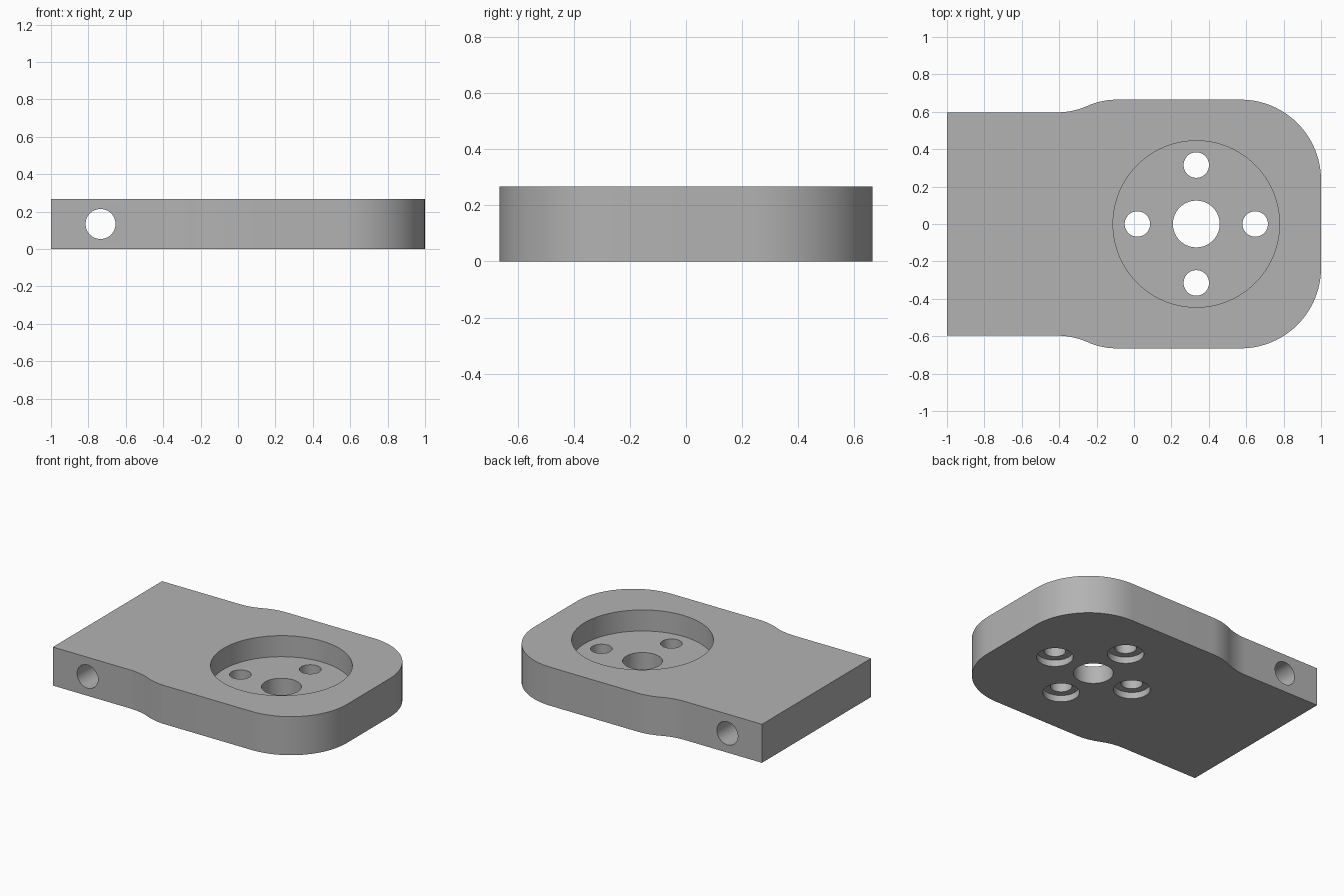
import bpy, bmesh
from math import sin, cos, asin, pi, radians
from mathutils import Vector, Matrix

cube = bpy.data.objects.get("Cube")
if cube:
    bpy.data.objects.remove(cube, do_unlink=True)

THICK = 0.267
HALF_NECK, HALF_HEAD = 0.597, 0.665
CORNER = 0.43
CX = 0.333          # pocket centre
FLOOR = 0.121       # pocket floor height

grey = bpy.data.materials.new("metal grey")
grey.use_nodes = True
colour = (0.45, 0.45, 0.45, 1)
grey.diffuse_color = colour
grey.node_tree.nodes["Principled BSDF"].inputs["Base Color"].default_value = colour


def arc(cx, cy, r, start, end, steps):
    return [(cx + r * cos(start + (end - start) * i / steps),
             cy + r * sin(start + (end - start) * i / steps)) for i in range(steps + 1)]


# Half outline: straight neck, S-shaped shoulder, rounded head corner
x0, x1 = -0.41, -0.09
w, h = x1 - x0, HALF_HEAD - HALF_NECK
r = (w * w + h * h) / (4 * h)
a = asin(w / 2 / r)
half = [(-1, HALF_NECK)]
half += arc(x0, HALF_NECK + r, r, -pi / 2, -pi / 2 + a, 10)
half += arc(x1, HALF_HEAD - r, r, pi / 2 + a, pi / 2, 10)[1:]
half += arc(1 - CORNER, HALF_HEAD - CORNER, CORNER, pi / 2, 0, 24)
outline = half + [(x, -y) for x, y in reversed(half)]

# Plate body
bm = bmesh.new()
face = bm.faces.new([bm.verts.new((x, y, 0)) for x, y in outline])
top = bmesh.ops.extrude_face_region(bm, geom=[face])["geom"]
bmesh.ops.translate(bm, vec=(0, 0, THICK),
                    verts=[v for v in top if isinstance(v, bmesh.types.BMVert)])
bmesh.ops.recalc_face_normals(bm, faces=bm.faces)
mesh = bpy.data.meshes.new("mounting_plate")
bm.to_mesh(mesh)
bm.free()
mesh.materials.append(grey)
plate = bpy.data.objects.new("mounting_plate", mesh)
bpy.context.collection.objects.link(plate)
bpy.context.view_layer.objects.active = plate
plate.select_set(True)


def drill(name, radius, start, end, segments=64):
    """Cut a round hole in the plate between two points."""
    start, end = Vector(start), Vector(end)
    axis = end - start
    turn = axis.to_track_quat('Z', 'Y').to_matrix().to_4x4()
    bm = bmesh.new()
    bmesh.ops.create_cone(bm, cap_ends=True, segments=segments, radius1=radius,
                          radius2=radius, depth=axis.length,
                          matrix=Matrix.Translation((start + end) / 2) @ turn)
    m = bpy.data.meshes.new(name)
    bm.to_mesh(m)
    bm.free()
    m.materials.append(grey)
    cutter = bpy.data.objects.new(name, m)
    cutter.hide_render = True
    bpy.context.collection.objects.link(cutter)
    mod = plate.modifiers.new(name, 'BOOLEAN')
    mod.operation, mod.solver, mod.object = 'DIFFERENCE', 'EXACT', cutter
    bpy.ops.object.modifier_apply(modifier=name)
    bpy.data.objects.remove(cutter, do_unlink=True)


# Round pocket and centre bore
drill("pocket", 0.445, (CX, 0, FLOOR), (CX, 0, 0.5), 96)
drill("centre_bore", 0.125, (CX, 0, -0.1), (CX, 0, 0.2))

# Four bolt holes, counterbored from below
for i in range(4):
    x, y = CX + 0.315 * cos(i * pi / 2), 0.315 * sin(i * pi / 2)
    drill("bolt_hole", 0.068, (x, y, -0.1), (x, y, 0.2))
    drill("counterbore", 0.115, (x, y, -0.1), (x, y, 0.045))

# Cross hole through the neck
drill("cross_hole", 0.08, (-0.735, -1, THICK / 2), (-0.735, 1, THICK / 2))

bpy.ops.object.shade_smooth_by_angle(angle=radians(30))
